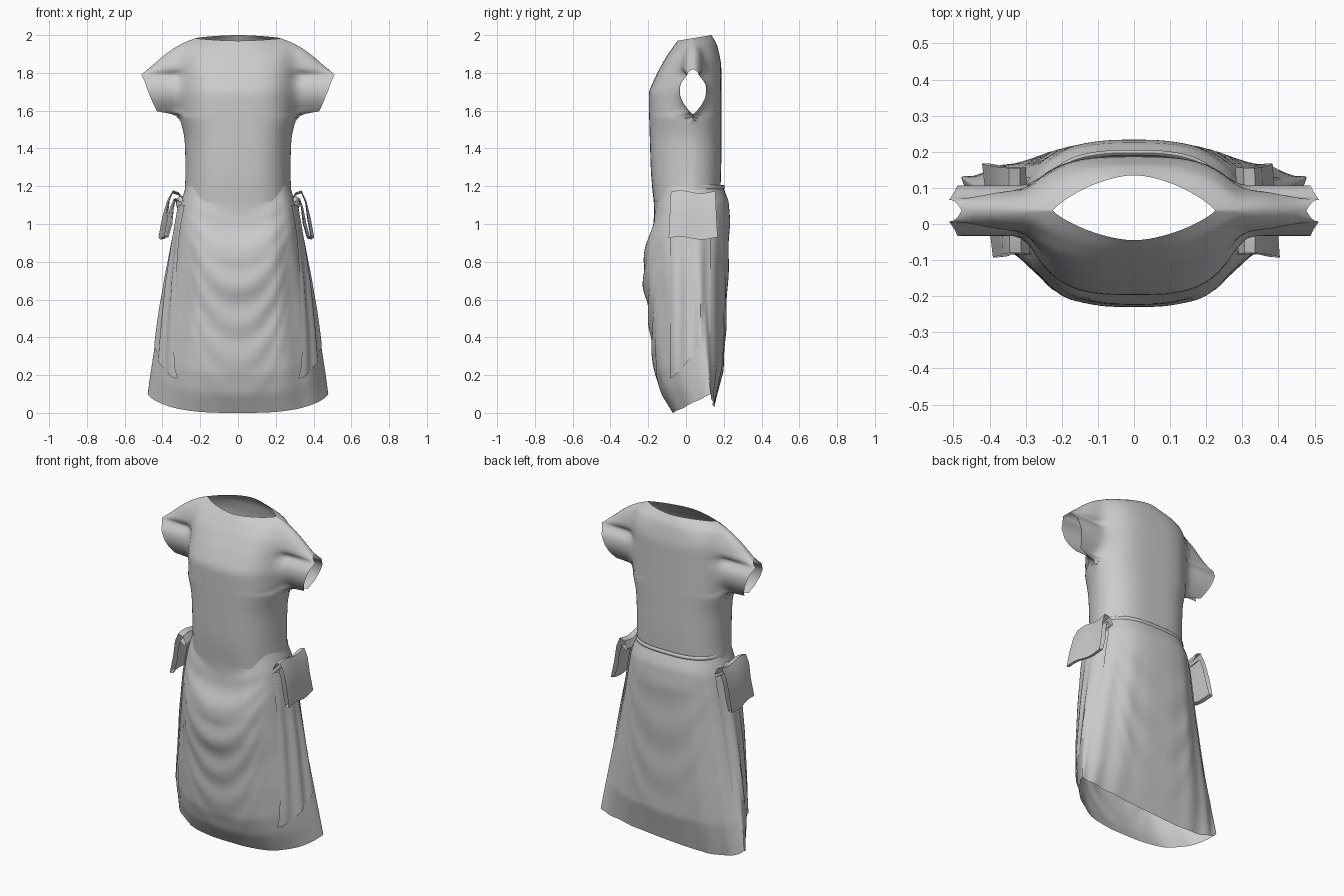
import bpy, bmesh, math

if "Cube" in bpy.data.objects:
    bpy.data.objects.remove(bpy.data.objects["Cube"])

def lerp_table(table, z):
    """Piecewise-linear lookup in a list of (z, value) sorted by z."""
    if z <= table[0][0]:
        return table[0][1]
    for (a, va), (b, vb) in zip(table, table[1:]):
        if z <= b:
            return va + (vb - va) * (z - a) / (b - a)
    return table[-1][1]

def clamp(v):
    return min(1, max(0, v))

def grid_object(name, grids, closed=False, smooth=0, angle=50):
    """Skin one or more grids of points with quads and weld touching borders."""
    bm = bmesh.new()
    for rows in grids:
        vs = [[bm.verts.new(p) for p in r] for r in rows]
        n = len(rows[0])
        for r0, r1 in zip(vs, vs[1:]):
            for i in range(n if closed else n - 1):
                j = (i + 1) % n
                bm.faces.new((r0[i], r0[j], r1[j], r1[i]))
    bmesh.ops.remove_doubles(bm, verts=bm.verts, dist=0.001)
    inner = [v for v in bm.verts if not v.is_boundary]
    for _ in range(smooth):
        bmesh.ops.smooth_vert(bm, verts=inner, factor=0.5,
                              use_axis_x=True, use_axis_y=True, use_axis_z=True)
    bmesh.ops.recalc_face_normals(bm, faces=bm.faces)
    me = bpy.data.meshes.new(name)
    bm.to_mesh(me)
    bm.free()
    ob = bpy.data.objects.new(name, me)
    bpy.context.collection.objects.link(ob)
    bpy.ops.object.select_all(action='DESELECT')
    ob.select_set(True)
    bpy.context.view_layer.objects.active = ob
    bpy.ops.object.shade_smooth_by_angle(angle=math.radians(angle))
    return ob

# Bodice with short sleeves: front and back panels, open at neck, cuffs, waist
WIDTH = [(1.12, .285), (1.25, .278), (1.40, .28), (1.47, .285), (1.55, .305),
         (1.58, .34), (1.597, .43), (1.64, .45), (1.70, .475), (1.76, .496),
         (1.79, .512), (1.82, .477), (1.88, .405), (1.92, .345), (1.95, .285), (1.97, .225)]
CHEST = [(1.12, -.17), (1.25, -.185), (1.4, -.19), (1.6, -.196), (1.7, -.198),
         (1.8, -.152), (1.88, -.108), (1.94, -.067), (1.97, -.045)]
BACK = [(1.12, .18), (1.3, .187), (1.85, .187), (1.93, .165), (1.97, .135)]
SLEEVE = [(1.58, 0), (1.597, .02), (1.64, .052), (1.68, .07), (1.74, .07),
          (1.79, .03), (1.82, .068), (1.90, .06), (1.94, .04), (1.97, 0)]
MID = .037

def bodice_panel(z, side):
    w, sl = lerp_table(WIDTH, z), lerp_table(SLEEVE, z)
    wt = min(w, .31)
    deep = lerp_table(BACK, z) - MID if side > 0 else MID - lerp_table(CHEST, z)
    n = clamp((z - 1.88) / .09)
    row = []
    for i in range(49):
        u = math.sin(math.pi / 2 * (i / 24 - 1))
        x = w * u
        torso = deep * max(0, 1 - abs(x / wt) ** (3.4 - 1.7 * n)) ** (.6 + .25 * n)
        k = clamp((z - 1.79) / .03)
        cuff = sl * (1 - k + k * max(0, 1 - u ** 4) ** .5)
        y = MID + side * max(torso, cuff)
        lift = .03 * max(0, (z - 1.85) / .12) * clamp((y + .045) / .18)
        row.append((x, y, z + lift))
    return row

levels = []
for (a, _), (b, _) in zip(WIDTH, WIDTH[1:]):
    levels += [a + (b - a) * k / 3 for k in range(3)]
levels.append(WIDTH[-1][0])
grid_object("bodice", [[bodice_panel(z, s) for z in levels] for s in (-1, 1)], smooth=3)

# Skirt: rings with a deep front swag, U-shaped folds and side pleats
S_W = [(0, .478), (.1, .466), (.4, .425), (.7, .38), (.9, .345), (1.1, .308), (1.2, .275)]
S_F = [(0, -.07), (.1, -.13), (.2, -.165), (.35, -.185), (.5, -.197), (.65, -.222),
       (.8, -.229), (.95, -.19), (1.05, -.163), (1.2, -.18)]
S_B = [(0, .15), (.2, .198), (.4, .21), (.7, .222), (1.0, .232), (1.12, .226), (1.2, .195)]
S_C = [(0, .13), (.3, .1), (.7, .06), (1.2, .025)]
S_E = [(0, .72), (.8, .68), (1.2, .5)]

def skirt_depth(z, u, back):
    yc = lerp_table(S_C, z)
    if back:
        return lerp_table(S_B, z) - yc
    return yc - lerp_table(S_F, z - .22 * u * u * clamp(z / .8))

def skirt_point(t, back, z):
    u = math.sin(math.pi / 2 * t)
    v = max(0, 1 - abs(u) ** 3) ** lerp_table(S_E, z)
    # folds hang between the two hips
    drop = max(0, 1.12 - z) / max(.15, 1 - u * u)
    amp = (.003 if back else .007) * (1 - u * u) * clamp(z / .5) * clamp(drop / .1)
    fold = amp * math.sin(2 * math.pi * drop / (.3 if back else .2)) if drop < 1.2 else 0
    pleat = .012 * math.sin(22 * abs(t)) * u * u * v * clamp((1.2 - z) / .5)
    reach = v * (skirt_depth(z, u, back) + fold) + pleat
    hem = .1 * (1 - v) * clamp(1 - z)
    if back:
        hem += (.04 + .03 * u) * v * clamp(1 - z / .6)
    y = lerp_table(S_C, z) + (reach if back else -reach)
    return (lerp_table(S_W, z) * u, y, z + hem)

NR, NA = 60, 64
grid_object("skirt", [[[skirt_point(2 * i / NA - 1, back, 1.2 * k / NR)
                        for i in range(NA + 1)] for k in range(NR + 1)]
                      for back in (False, True)], smooth=1)

# Hanging tie tails that follow the skirt, plus folded bow loops and knots
def skirt_x(y, z):
    yc = lerp_table(S_C, z)
    v = min(.98, abs(y - yc) / skirt_depth(z, .85, y > yc))
    return lerp_table(S_W, z) * max(.2, 1 - v ** (1 / lerp_table(S_E, z))) ** (1 / 3)

LOOP = [(.285, 1.12), (.305, 1.16), (.335, 1.17), (.358, 1.12), (.375, 1.03), (.394, .925),
        (.372, .93), (.352, 1.0), (.34, 1.08), (.325, 1.13), (.30, 1.11)]
for side, tag, reach, skew in ((1, "right", 1.0, -.02), (-1, "left", 1.03, .03)):
    tail = []
    for k in range(19):
        t = k / 18
        row = []
        for i in range(17):
            v = i / 16
            y = -.085 + .215 * v
            z = 1.1 + (.18 + .25 * v ** 1.2 - 1.1) * t
            x = skirt_x(y, z) + .01 + .006 * math.sin(v * 19) * min(1, t * 2)
            row.append((side * x, y, z))
        tail.append(row)
    grid_object("tie_tail_" + tag, [tail])

    bow = []
    for k in range(9):
        v = k / 8
        bow.append([(side * (x * reach + skew * (v - .5) * clamp((1.18 - z) / .15)),
                     -.08 + .235 * v + .1 * (1.17 - z) * (v - .5),
                     z + .008 * math.sin(v * 7)) for x, z in LOOP])
    grid_object("bow_loop_" + tag, [bow], angle=35)

    bpy.ops.mesh.primitive_uv_sphere_add(segments=16, ring_count=8, radius=.04,
                                         location=(side * .3, .03, 1.11))
    knot = bpy.context.object
    knot.name = "knot_" + tag
    knot.scale = (.7, 1.2, 1)
    bpy.ops.object.shade_smooth_by_angle()

# Rolled waist edge across the back
seam = []
for k in range(41):
    x, y, z = skirt_point(k / 20 - 1, True, 1.195)
    seam.append([(x, y + .008 * math.cos(j * math.pi / 4), z + .012 * math.sin(j * math.pi / 4))
                 for j in range(8)])
grid_object("waist_edge", [seam], closed=True)
